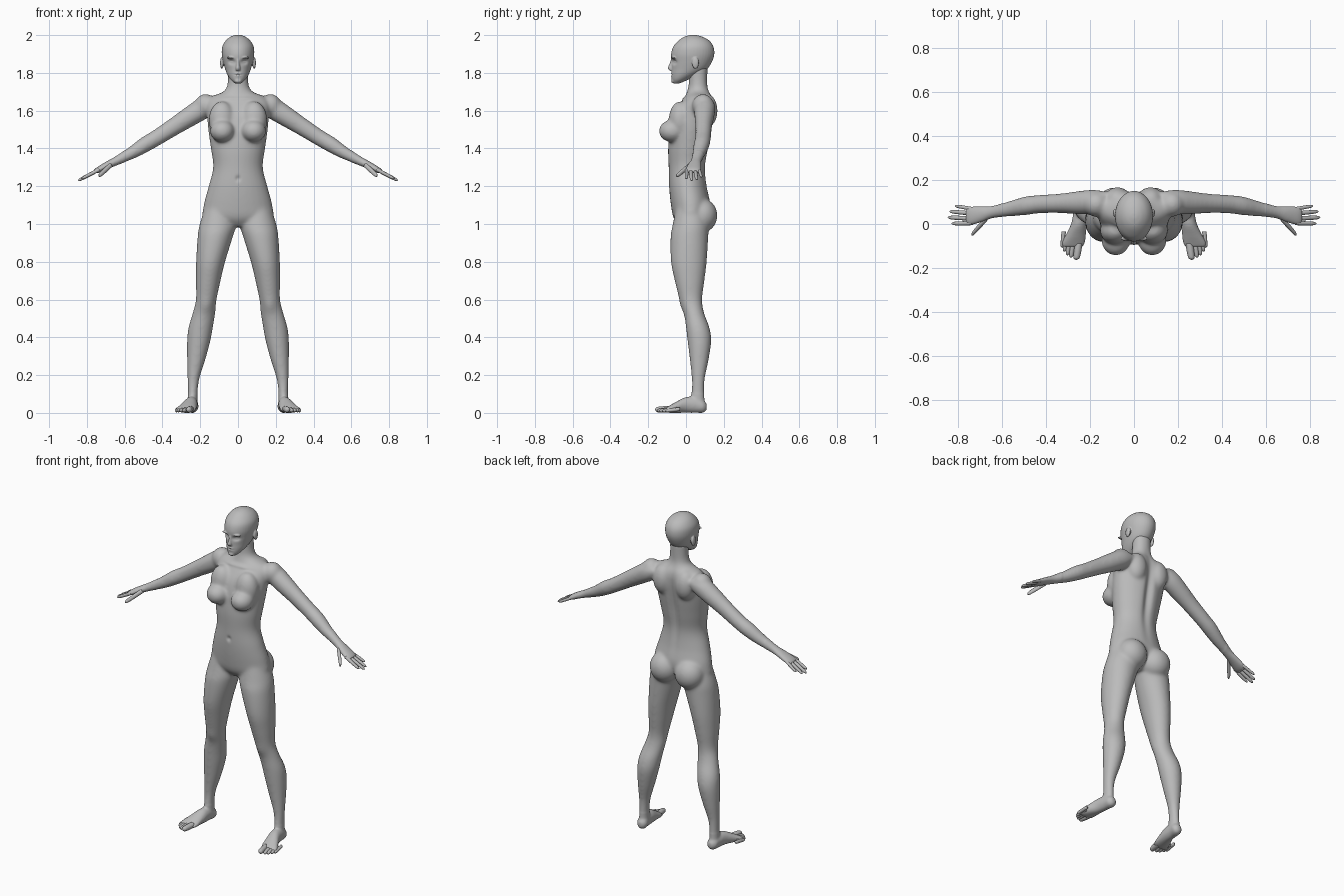
import bpy
import bmesh
import math
from mathutils import Vector, Matrix

default_cube = bpy.data.objects.get("Cube")
if default_cube:
    bpy.data.objects.remove(default_cube, do_unlink=True)

clay = bpy.data.materials.new("grey_clay")
clay.use_nodes = True
clay.diffuse_color = (.5, .5, .5, 1)
clay.node_tree.nodes["Principled BSDF"].inputs["Base Color"].default_value = (.5, .5, .5, 1)

X, Y, Z = Vector((1, 0, 0)), Vector((0, 1, 0)), Vector((0, 0, 1))
ARM_UP = Vector((.5, 0, .86))     # perpendicular to the hanging arm
SIDES = (1, -1)


def spline(rows, steps=5):
    """Catmull-Rom interpolation between cross-section rows."""
    rows = [Vector(row) for row in rows]
    out = []
    for i in range(len(rows) - 1):
        a, b = rows[max(i - 1, 0)], rows[i]
        c, d = rows[i + 1], rows[min(i + 2, len(rows) - 1)]
        for k in range(steps):
            t = k / steps
            out.append(b + (c - a) * (t / 2)
                       + (a * 2 - b * 5 + c * 4 - d) * (t * t / 2)
                       + (b * 3 - a - c * 3 + d) * (t ** 3 / 2))
    return out + [rows[-1]]


def loft(bm, rows, u, v, side=1, segments=28):
    """Tube through rows of (x, y, z, radius along u, radius along v)."""
    rings = []
    for x, y, z, ru, rv in spline(rows):
        ring = []
        for k in range(segments):
            angle = math.tau * k / segments
            p = Vector((x, y, z)) + u * (ru * math.cos(angle)) + v * (rv * math.sin(angle))
            ring.append(bm.verts.new((p.x * side, p.y, p.z)))
        rings.append(ring)
    for low, high in zip(rings, rings[1:]):
        for k in range(segments):
            n = (k + 1) % segments
            bm.faces.new((low[k], low[n], high[n], high[k]))
    bm.faces.new(rings[0][::-1])
    bm.faces.new(rings[-1])


def slices(rows):
    """Turn (height, left, right, front, back) outlines into loft rows."""
    return [((a + b) / 2, (f + r) / 2, z, (b - a) / 2, (r - f) / 2)
            for z, a, b, f, r in rows]


def blob(bm, centre, radii):
    """Mirrored pair of ellipsoids, or a single one on the centre line."""
    for side in SIDES if centre[0] else (1,):
        place = Matrix.Translation((centre[0] * side, centre[1], centre[2]))
        bmesh.ops.create_uvsphere(bm, u_segments=24, v_segments=16, radius=1,
                                  matrix=place @ Matrix.Diagonal((*radii, 1)))


def digit(bm, base, tip, radius, u, v, side):
    """Rounded tapering finger or toe."""
    base, tip = Vector(base), Vector(tip)
    profile = ((0, 1), (.45, 1), (.8, .88), (.93, .66), (1, .12))
    rows = [(*base.lerp(tip, t), radius * s, radius * s) for t, s in profile]
    loft(bm, rows, u, v, side, segments=14)


def make_object(name, bm):
    bmesh.ops.recalc_face_normals(bm, faces=bm.faces)
    mesh = bpy.data.meshes.new(name)
    bm.to_mesh(mesh)
    bm.free()
    mesh.materials.append(clay)
    mesh.shade_smooth()
    obj = bpy.data.objects.new(name, mesh)
    bpy.context.collection.objects.link(obj)
    return obj


def fuse(obj, voxel, passes, is_soft, dabs):
    """Melt the parts into one skin, relax it, then press in the dabs."""
    remesh = obj.modifiers.new("fuse", "REMESH")
    remesh.mode = "VOXEL"
    remesh.voxel_size = voxel
    graph = bpy.context.evaluated_depsgraph_get()
    skin = bpy.data.meshes.new_from_object(obj.evaluated_get(graph))
    obj.modifiers.clear()
    bm = bmesh.new()
    bm.from_mesh(skin)
    soft = [v for v in bm.verts if is_soft(v.co)]
    for k in range(passes):
        verts = bm.verts if k < 4 else soft
        bmesh.ops.smooth_vert(bm, verts=verts, factor=.5,
                              use_axis_x=True, use_axis_y=True, use_axis_z=True)
    for centre, radii, push in dabs:
        for side in SIDES if centre[0] else (1,):
            mid = Vector((centre[0] * side, centre[1], centre[2]))
            for v in bm.verts:
                d = v.co - mid
                q = (d.x / radii[0]) ** 2 + (d.y / radii[1]) ** 2 + (d.z / radii[2]) ** 2
                if q < 5:
                    v.co.y += push * math.exp(-q)
    bm.to_mesh(skin)
    bm.free()
    obj.data = skin
    skin.materials.clear()
    skin.materials.append(clay)
    skin.shade_smooth()


# Torso and neck
body = bmesh.new()
torso = [(.985, .05, -.03, .07), (1.03, .178, -.065, .11), (1.1, .182, -.08, .13),
         (1.2, .156, -.09, .112), (1.3, .132, -.092, .105), (1.4, .144, -.095, .122),
         (1.5, .158, -.085, .14), (1.58, .165, -.065, .15), (1.64, .168, -.03, .15),
         (1.675, .14, -.005, .14), (1.7, .08, .005, .126), (1.74, .056, .014, .115),
         (1.84, .054, .014, .115)]
loft(body, slices([(z, -w, w, f, b) for z, w, f, b in torso]), X, Y)
blob(body, (.083, -.072, 1.492), (.066, .072, .06))     # breasts
blob(body, (.085, -.03, 1.55), (.07, .062, .1))         # upper chest
blob(body, (.085, .085, 1.045), (.088, .082, .09))      # buttocks
blob(body, (.075, .11, 1.6), (.062, .058, .09))         # shoulder blades
blob(body, (.172, .09, 1.627), (.058, .058, .062))      # deltoids

# Legs, feet, arms and palms
leg = slices([(1.1, .03, .17, -.05, .1), (1, .01, .203, -.07, .12),
              (.93, .028, .214, -.082, .118), (.8, .068, .222, -.08, .11),
              (.7, .092, .223, -.06, .098), (.6, .113, .223, -.035, .086),
              (.53, .12, .24, -.012, .096), (.45, .133, .263, 0, .125),
              (.38, .146, .27, .008, .134), (.28, .173, .27, .02, .12),
              (.18, .204, .268, .03, .1), (.1, .214, .266, .028, .097),
              (.03, .212, .27, .02, .1)])
foot = [(.24, .11, .032, .012, .015), (.24, .092, .034, .03, .033),
        (.244, .05, .042, .032, .042), (.25, 0, .042, .036, .042),
        (.264, -.05, .03, .046, .03), (.275, -.085, .02, .053, .02),
        (.279, -.105, .016, .046, .012)]
arm = [(.12, .1, 1.64, .045, .035), (.18, .1, 1.615, .056, .056),
       (.25, .097, 1.572, .053, .054), (.33, .094, 1.521, .045, .048),
       (.43, .09, 1.457, .042, .043), (.49, .083, 1.422, .043, .042),
       (.56, .07, 1.378, .036, .034), (.64, .055, 1.336, .028, .024),
       (.69, .045, 1.312, .036, .02), (.74, .037, 1.286, .043, .016),
       (.762, .035, 1.275, .036, .009)]
for side in SIDES:
    loft(body, leg, X, Y, side)
    loft(body, foot, X, Z, side)
    loft(body, arm, Y, ARM_UP, side)
body_obj = make_object("body", body)
fuse(body_obj, .006, 18, lambda p: abs(p.x) < .6 and p.z > .1, [
    ((0, .14, 1.45), (.025, .08, .2), -.02),      # spine
    ((0, -.09, 1.24), (.012, .03, .014), .008),   # navel
    ((.05, -.02, 1.665), (.05, .04, .01), -.006),  # collar bones
    ((.165, -.03, .56), (.03, .05, .04), -.006),  # kneecaps
])

# Fingers and toes
fingers, toes = bmesh.new(), bmesh.new()
finger_ends = [(.069, .812, .082, .0085), (.048, .838, .057, .0095),
               (.025, .846, .03, .01), (.004, .828, .002, .0095)]
toe_ends = [(.251, .262, -.163, .017), (.276, .286, -.153, .0115),
            (.292, .302, -.142, .011), (.307, .316, -.126, .0105),
            (.319, .326, -.108, .01)]
for side in SIDES:
    for root_y, tip_x, tip_y, r in finger_ends:
        tip_z = 1.286 - (tip_x - .74) * .53
        digit(fingers, (.735, root_y, 1.288), (tip_x, tip_y, tip_z), r, Y, ARM_UP, side)
    digit(fingers, (.67, .025, 1.315), (.738, -.05, 1.252), .0125, Y, ARM_UP, side)
    for root_x, tip_x, tip_y, r in toe_ends:
        digit(toes, (root_x, tip_y + .075, .02), (tip_x, tip_y, r), r, X, Z, side)
make_object("fingers", fingers)
make_object("toes", toes)

# Head with jaw, nose, lips, brows and ears
head = bmesh.new()
skull = [(1.744, .016, -.066, -.035), (1.763, .038, -.075, .01), (1.79, .056, -.077, .065),
         (1.82, .068, -.076, .112), (1.86, .079, -.077, .138), (1.9, .086, -.079, .15),
         (1.94, .083, -.067, .145), (1.972, .064, -.038, .122), (1.992, .038, -.008, .085),
         (2.001, .012, .025, .05)]
loft(head, slices([(z, -w, w, f, b) for z, w, f, b in skull]), X, Y, segments=40)
loft(head, [(0, -.068, 1.878, .008, .01), (0, -.074, 1.85, .008, .014),
            (0, -.078, 1.825, .013, .018), (0, -.074, 1.812, .012, .014)], X, Y)
blob(head, (0, -.071, 1.795), (.021, .01, .005))
blob(head, (0, -.07, 1.784), (.018, .01, .006))
blob(head, (0, -.068, 1.757), (.019, .011, .011))
blob(head, (.034, -.066, 1.88), (.028, .012, .006))
blob(head, (.086, .05, 1.852), (.009, .019, .031))
head_obj = make_object("head", head)
fuse(head_obj, .0035, 5, lambda p: p.z > 1.9, [
    ((.034, -.07, 1.858), (.018, .03, .012), .014),   # eye sockets
    ((.034, -.065, 1.857), (.01, .03, .005), -.006),  # eyelids
    ((0, -.08, 1.79), (.018, .02, .003), .005),       # mouth line
    ((.09, .052, 1.855), (.02, .008, .016), .004),    # ear hollows
])
